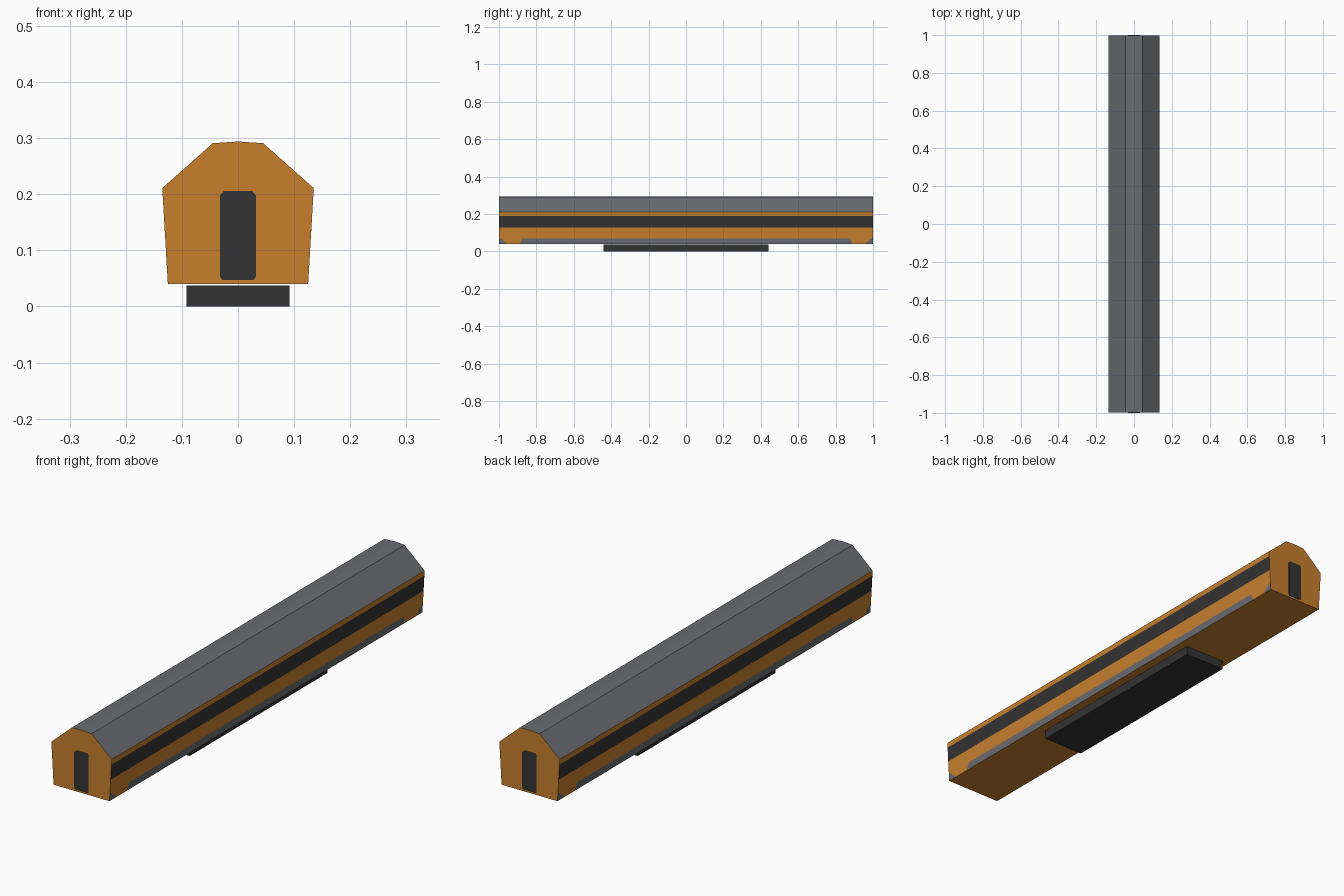
import bpy
import bmesh
from mathutils import Vector

if "Cube" in bpy.data.objects:
    bpy.data.objects.remove(bpy.data.objects["Cube"], do_unlink=True)


def material(name, rgb):
    mat = bpy.data.materials.new(name)
    mat.use_nodes = True
    mat.diffuse_color = (*rgb, 1)
    mat.node_tree.nodes["Principled BSDF"].inputs["Base Color"].default_value = (*rgb, 1)
    return mat


orange = material("orange paint", (0.578, 0.212, 0.027))
grey = material("roof grey", (0.144, 0.15, 0.161))
dark = material("dark glass", (0.034, 0.034, 0.034))
ORANGE, GREY, DARK = range(3)


def finish(name, bm, mats):
    bmesh.ops.recalc_face_normals(bm, faces=bm.faces)
    mesh = bpy.data.meshes.new(name)
    bm.to_mesh(mesh)
    bm.free()
    for mat in mats:
        mesh.materials.append(mat)
    obj = bpy.data.objects.new(name, mesh)
    bpy.context.collection.objects.link(obj)
    return obj


def prism(half_profile, y0, y1):
    """Mirror a half outline in x and extrude it along y."""
    outline = half_profile + [(-x, z) for x, z in reversed(half_profile) if x > 0]
    bm = bmesh.new()
    face = bm.faces.new([bm.verts.new((x, y0, z)) for x, z in outline])
    new = bmesh.ops.extrude_face_region(bm, geom=[face])["geom"]
    verts = [v for v in new if isinstance(v, bmesh.types.BMVert)]
    bmesh.ops.translate(bm, verts=verts, vec=(0, y1 - y0, 0))
    bmesh.ops.recalc_face_normals(bm, faces=bm.faces)
    return bm


def cut(bm, faces, point, normal):
    edges = {e for f in faces for e in f.edges}
    verts = {v for f in faces for v in f.verts}
    bmesh.ops.bisect_plane(bm, geom=list(faces) + list(edges) + list(verts),
                           plane_co=point, plane_no=normal, dist=1e-5)


def is_side(face):
    return abs(face.normal.x) > 0.9


# Coach body with cut colour bands
skirt_top, glass_bottom, glass_top, eaves = 0.07, 0.128, 0.19, 0.211
body = prism([(0.125, 0.04), (0.135, eaves), (0.045, 0.291), (0, 0.294)], -0.999, 0.999)
for z in (skirt_top, glass_bottom, glass_top):
    cut(body, [f for f in body.faces if is_side(f)], (0, 0, z), (0, 0, 1))

# Slanted gaps in the skirt near both ends
for end in (-1, 1):
    for low, high in ((0.89, 0.875), (0.955, 0.99)):
        slope = Vector((0, end * (high - low), skirt_top - 0.04))
        skirt = [f for f in body.faces
                 if is_side(f) and f.calc_center_median().z < skirt_top]
        cut(body, skirt, (0, end * low, 0.04), slope.cross(Vector((1, 0, 0))))

body.normal_update()
for f in body.faces:
    c = f.calc_center_median()
    if f.normal.z > 0.3:
        f.material_index = GREY
    elif is_side(f) and glass_bottom < c.z < glass_top:
        f.material_index = DARK
    elif is_side(f) and c.z < skirt_top and not 0.9 < abs(c.y) < 0.955:
        f.material_index = GREY
finish("coach_body", body, [orange, grey, dark])

# Gangway doors on both ends
door = [(0.027, 0.047), (0.032, 0.053), (0.032, 0.198), (0.025, 0.206)]
for name, end in (("front_door", -1), ("back_door", 1)):
    finish(name, prism(door, end * 0.997, end), [dark])

# Equipment box under the floor
finish("underfloor_box", prism([(0.092, 0), (0.092, 0.037)], -0.44, 0.44), [dark])
